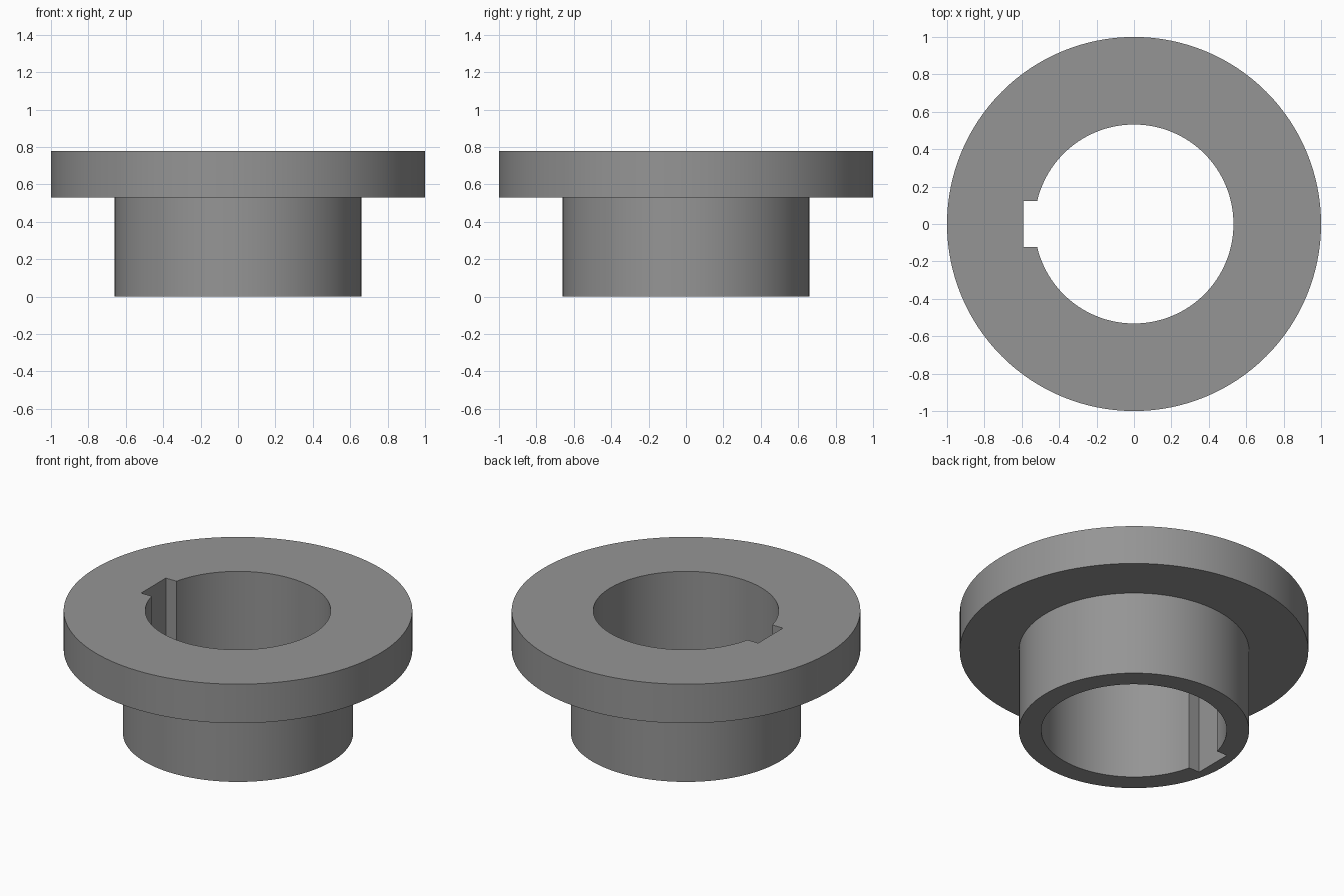
import bpy, bmesh, math

if "Cube" in bpy.data.objects:
    bpy.data.objects.remove(bpy.data.objects["Cube"])

FLANGE_R, HUB_R, BORE_R = 1.0, 0.66, 0.532
FLANGE_Z, TOP_Z = 0.53, 0.777
KEY_X, KEY_HALF = 0.592, 0.124          # keyway depth and half width, on the -x side
SEGMENTS = 128

# Angles are measured from -x; the keyway corners get their own angles
floor_a = math.atan2(KEY_HALF, KEY_X)
mouth_a = math.asin(KEY_HALF / BORE_R)
angles = [2 * math.pi * i / SEGMENTS - math.pi for i in range(SEGMENTS)]
angles = [a for a in angles
          if not floor_a - 0.01 < abs(a) < mouth_a + 0.01]
angles = sorted(angles + [-mouth_a, -floor_a, floor_a, mouth_a])


def bore_radius(a):
    """Round bore, with a flat keyway floor between the corner angles."""
    return KEY_X / math.cos(a) if abs(a) < floor_a + 1e-6 else BORE_R


def ring(bm, radius, z):
    return [bm.verts.new((-radius(a) * math.cos(a), -radius(a) * math.sin(a), z))
            for a in angles]


# Cross-section walked around the collar: bore, top, flange, hub, base
section = [(bore_radius, 0), (bore_radius, TOP_Z),
           (lambda a: FLANGE_R, TOP_Z), (lambda a: FLANGE_R, FLANGE_Z),
           (lambda a: HUB_R, FLANGE_Z), (lambda a: HUB_R, 0)]

bm = bmesh.new()
rings = [ring(bm, r, z) for r, z in section]
for k, low in enumerate(rings):
    high = rings[(k + 1) % len(rings)]
    for i in range(len(angles)):
        j = (i + 1) % len(angles)
        bm.faces.new((low[i], low[j], high[j], high[i]))
bmesh.ops.recalc_face_normals(bm, faces=bm.faces)

mesh = bpy.data.meshes.new("flanged_bushing")
bm.to_mesh(mesh)
bm.free()
bushing = bpy.data.objects.new("flanged_bushing", mesh)
bpy.context.collection.objects.link(bushing)

# Plain grey metal
grey = bpy.data.materials.new("grey_metal")
grey.diffuse_color = (0.3, 0.3, 0.3, 1)
grey.use_nodes = True
grey.node_tree.nodes["Principled BSDF"].inputs["Base Color"].default_value = grey.diffuse_color
mesh.materials.append(grey)

# Smooth round walls, crisp rims and keyway corners
bpy.context.view_layer.objects.active = bushing
bushing.select_set(True)
bpy.ops.object.shade_smooth_by_angle(angle=math.radians(30))
